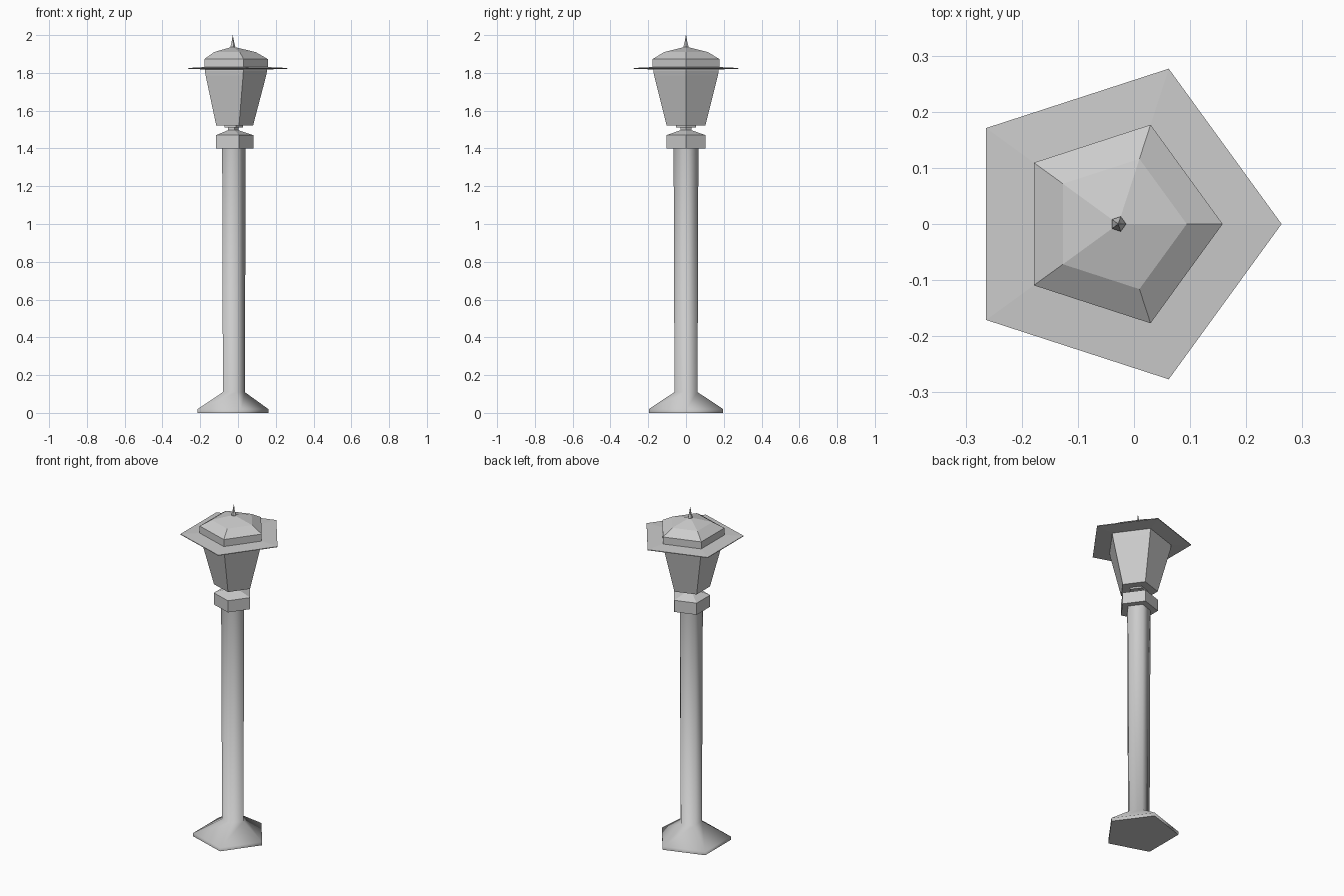
import bpy, math

if "Cube" in bpy.data.objects:
    bpy.data.objects.remove(bpy.data.objects["Cube"])

AXIS = -0.028   # lamp axis, set so the pentagonal brim is centred on x = 0
SIDES = 5


def pent(name, profile, smooth=False):
    """Stack pentagonal rings; profile rows are (radius, z[, x shift])."""
    verts, faces = [], []
    for row in profile:
        r, z = row[:2]
        cx = AXIS + (row[2] if len(row) > 2 else 0)
        for i in range(SIDES):
            a = 2 * math.pi * i / SIDES
            verts.append((cx + r * math.cos(a), r * math.sin(a), z))
    for k in range(len(profile) - 1):
        for i in range(SIDES):
            j = (i + 1) % SIDES
            b = k * SIDES
            faces.append((b + i, b + j, b + SIDES + j, b + SIDES + i))
    faces.append(tuple(reversed(range(SIDES))))
    faces.append(tuple(range(len(verts) - SIDES, len(verts))))
    me = bpy.data.meshes.new(name)
    me.from_pydata(verts, [], faces)
    me.update()
    ob = bpy.data.objects.new(name, me)
    bpy.context.collection.objects.link(ob)
    if smooth:
        bpy.ops.object.select_all(action='DESELECT')
        ob.select_set(True)
        bpy.context.view_layer.objects.active = ob
        bpy.ops.object.shade_smooth_by_angle(angle=math.radians(80))
    return ob


# flared foot and smooth post in one piece
pent("post", [(0.207, 0, -0.018), (0.207, 0.02, -0.018), (0.064, 0.11),
              (0.069, 1.41)], smooth=True)

# collar with sloped top
pent("collar", [(0.109, 1.40), (0.109, 1.47), (0.03, 1.497)])

# neck under the lantern
pent("neck", [(0.03, 1.49), (0.03, 1.511), (0.055, 1.512), (0.055, 1.525)])

# tapered lantern body
pent("lantern_body", [(0.108, 1.522), (0.177, 1.785), (0.182, 1.81),
                      (0.182, 1.825)])

# thin wide brim
pent("brim", [(0.18, 1.818), (0.291, 1.822), (0.291, 1.826), (0.18, 1.831)])

# stepped roof
pent("roof", [(0.186, 1.83), (0.186, 1.873), (0.122, 1.91), (0.012, 1.936)])

# finial spike
pent("finial", [(0.009, 1.93), (0.014, 1.94), (0.007, 1.965), (0.0008, 2.0)])
